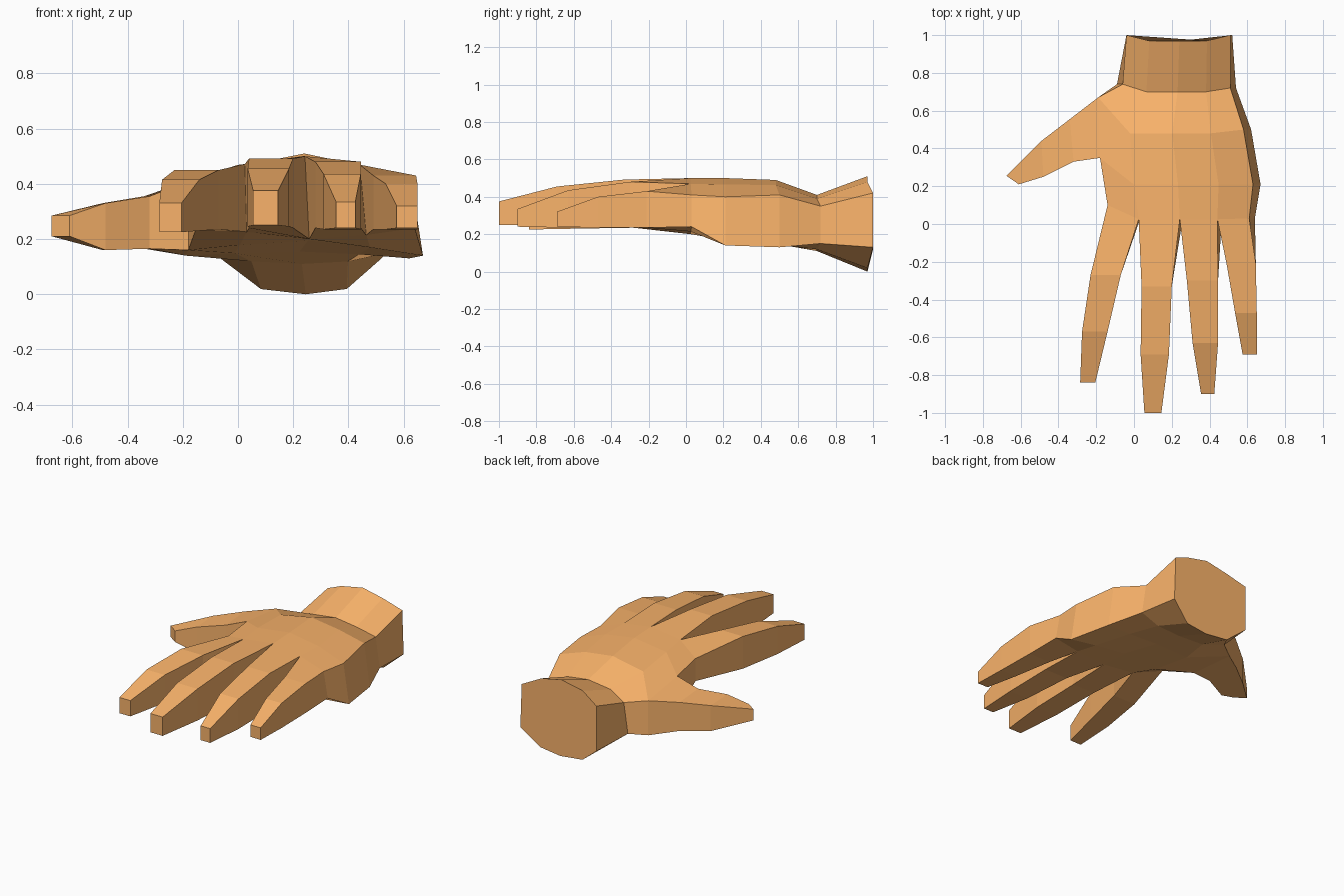
import bpy, bmesh

if "Cube" in bpy.data.objects:
    bpy.data.objects.remove(bpy.data.objects["Cube"])

bm = bmesh.new()
cols = [0, .22, .51, .775, 1]


def arch(side_l, mid, side_r, t, power):
    side = side_l if t < .5 else side_r
    return mid - (mid - side) * abs(2 * t - 1) ** power


def bridge(a, b):
    for i in range(4):
        j = (i + 1) % 4
        bm.faces.new((a[i], a[j], b[j], b[i]))


def digit(base, sections):
    # square-section finger grown from four shared base vertices
    prev = base
    for pts in sections:
        ring = [bm.verts.new(p) for p in pts]
        bridge(prev, ring)
        prev = ring
    bm.faces.new(prev)


# palm and wrist: rows of (left x, lower left x, left y, right x, lower right x, mid y, right y,
#                          top z x3, bottom z x3, bottom curve power)
rows = [
    (-.14, -.14, .10, .61, .64, .025, .03, .42, .50, .41, .27, .20, .24, 1.7),
    (-.18, -.18, .35, .63, .67, .21, .21, .41, .50, .40, .16, .195, .14, 1.3),
    (-.19, -.19, .67, .58, .62, .48, .50, .37, .49, .41, .14, .155, .13, 1.5),
    (-.06, -.09, .74, .51, .54, .70, .72, .35, .41, .35, .15, .11, .15, 2.5),
    (-.04, -.04, 1.0, .51, .52, .97, 1.0, .42, .51, .42, .12, .00, .13, 3.2),
]
top, bot = [], []
for xl, xlb, yl, xr, xrb, y, yr, a, b, c, d, e, f, p in rows:
    T, B = [], []
    for t in cols:
        yy = yl if t == 0 else yr if t == 1 else y
        T.append(bm.verts.new((xl + (xr - xl) * t, yy, arch(a, b, c, t, 1.8))))
        B.append(bm.verts.new((xlb + (xrb - xlb) * t, yy, arch(d, e, f, t, p))))
    top.append(T)
    bot.append(B)
for r in range(4):
    for side in (top, bot):
        for c in range(4):
            bm.faces.new((side[r][c], side[r][c + 1], side[r + 1][c + 1], side[r + 1][c]))
    for c in (0, 4):
        if (r, c) != (1, 0):        # the thumb grows from this opening
            bm.faces.new((top[r][c], top[r + 1][c], bot[r + 1][c], bot[r][c]))
bm.faces.new(top[4] + bot[4][::-1])

# fingers: sections of (left x, right x, y, bottom z, top z)
fingers = [
    [(-.23, -.07, -.27, .235, .45), (-.275, -.14, -.57, .23, .415), (-.285, -.205, -.84, .225, .33)],
    [(.04, .20, -.33, .24, .492), (.035, .185, -.69, .245, .455), (.055, .145, -1.0, .25, .375)],
    [(.28, .445, -.30, .24, .48), (.31, .445, -.63, .235, .435), (.355, .425, -.90, .24, .335)],
    [(.49, .645, -.21, .235, .43), (.535, .65, -.47, .235, .40), (.575, .65, -.69, .24, .32)],
]
for i, secs in enumerate(fingers):
    base = (top[0][i], top[0][i + 1], bot[0][i + 1], bot[0][i])
    digit(base, [[(l, y, h), (r, y, h), (r, y, z), (l, y, z)] for l, r, y, z, h in secs])

# thumb: sections of (inner x, inner y, outer x, outer y, bottom z, top z)
thumb = [(-.32, .33, -.34, .555, .165, .355), (-.48, .25, -.49, .44, .16, .33),
         (-.61, .21, -.675, .255, .21, .285)]
digit((top[1][0], top[2][0], bot[2][0], bot[1][0]),
      [[(xi, yi, h), (xo, yo, h), (xo, yo, z), (xi, yi, z)] for xi, yi, xo, yo, z, h in thumb])

bmesh.ops.recalc_face_normals(bm, faces=bm.faces)
mesh = bpy.data.meshes.new("hand")
bm.to_mesh(mesh)
bm.free()
hand = bpy.data.objects.new("hand", mesh)
bpy.context.collection.objects.link(hand)

# skin colour
skin = bpy.data.materials.new("skin")
skin.diffuse_color = (.95, .45, .145, 1)
skin.use_nodes = True
skin.node_tree.nodes["Principled BSDF"].inputs["Base Color"].default_value = skin.diffuse_color
mesh.materials.append(skin)
